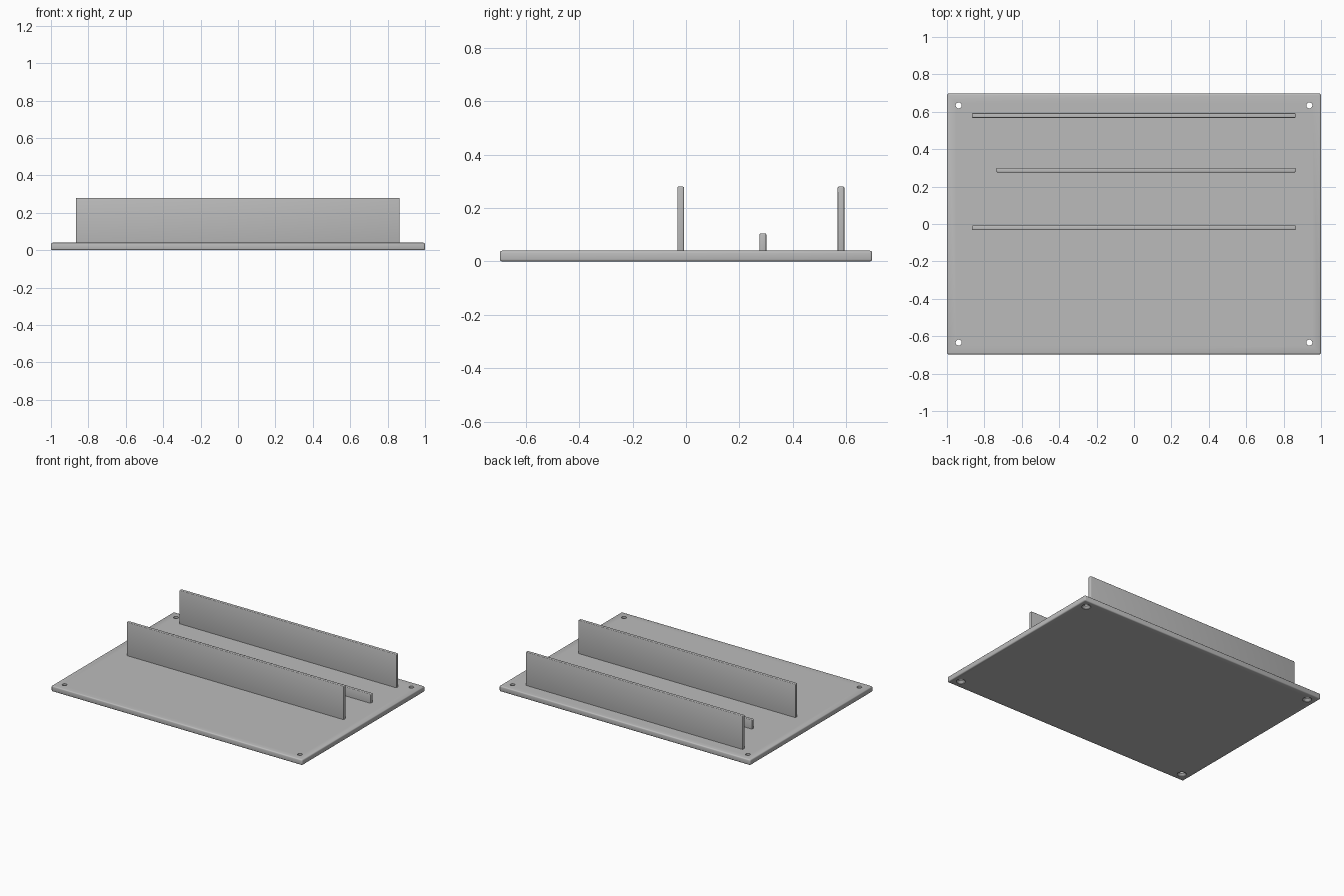
import bpy
import bmesh
from math import radians

cube = bpy.data.objects.get("Cube")
if cube:
    bpy.data.objects.remove(cube, do_unlink=True)

grey = bpy.data.materials.new("plain grey")
grey.use_nodes = True
grey.diffuse_color = (0.5, 0.5, 0.5, 1)
grey.node_tree.nodes["Principled BSDF"].inputs["Base Color"].default_value = grey.diffuse_color

BASE_TOP = 0.04


def apply(obj, mod):
    bpy.context.view_layer.objects.active = obj
    bpy.ops.object.modifier_apply(modifier=mod.name)


def smooth(obj):
    bpy.ops.object.select_all(action="DESELECT")
    obj.select_set(True)
    bpy.context.view_layer.objects.active = obj
    bpy.ops.object.shade_smooth_by_angle(angle=radians(35))


def rounded_box(name, low, high, radius):
    """Box between two corners with softened edges."""
    centre = [(a + b) / 2 for a, b in zip(low, high)]
    bpy.ops.mesh.primitive_cube_add(size=1, location=centre)
    obj = bpy.context.object
    obj.name = name
    for v in obj.data.vertices:
        for i in range(3):
            v.co[i] *= high[i] - low[i]
    obj.data.materials.append(grey)
    bevel = obj.modifiers.new("soft edges", "BEVEL")
    bevel.width = radius
    bevel.segments = 3
    apply(obj, bevel)
    return obj


# Base plate
base = rounded_box("base_plate", (-1, -0.697, 0), (1, 0.697, BASE_TOP), 0.008)

# Screw holes, countersunk from below
bm = bmesh.new()
profile = [(0.03, -0.02), (0.03, 0.003), (0.016, 0.017), (0.016, 0.06)]
for x in (-0.9375, 0.9375):
    for y in (-0.634, 0.634):
        rings = []
        for radius, z in profile:
            ring = bmesh.ops.create_circle(bm, segments=32, radius=radius)["verts"]
            bmesh.ops.translate(bm, verts=ring, vec=(x, y, z))
            rings.append(ring)
        for lower, upper in zip(rings, rings[1:]):
            for i in range(32):
                j = (i + 1) % 32
                bm.faces.new((lower[i], lower[j], upper[j], upper[i]))
        bm.faces.new(rings[0])
        bm.faces.new(rings[-1])
bmesh.ops.recalc_face_normals(bm, faces=bm.faces)
mesh = bpy.data.meshes.new("hole_cutter")
bm.to_mesh(mesh)
bm.free()
mesh.materials.append(grey)
cutter = bpy.data.objects.new("hole_cutter", mesh)
cutter.hide_render = True
bpy.context.collection.objects.link(cutter)
cut = base.modifiers.new("screw holes", "BOOLEAN")
cut.operation = "DIFFERENCE"
cut.solver = "EXACT"
cut.object = cutter
apply(base, cut)
bpy.data.objects.remove(cutter, do_unlink=True)
smooth(base)

# Upright walls and the low rail between them: name, left end, centre depth, top
for name, start, y, top in (
    ("front_wall", -0.866, -0.02, 0.28),
    ("back_wall", -0.866, 0.58, 0.28),
    ("low_rail", -0.735, 0.288, 0.105),
):
    wall = rounded_box(name, (start, y - 0.0125, BASE_TOP - 0.02),
                       (0.864, y + 0.0125, top), 0.005)
    smooth(wall)
